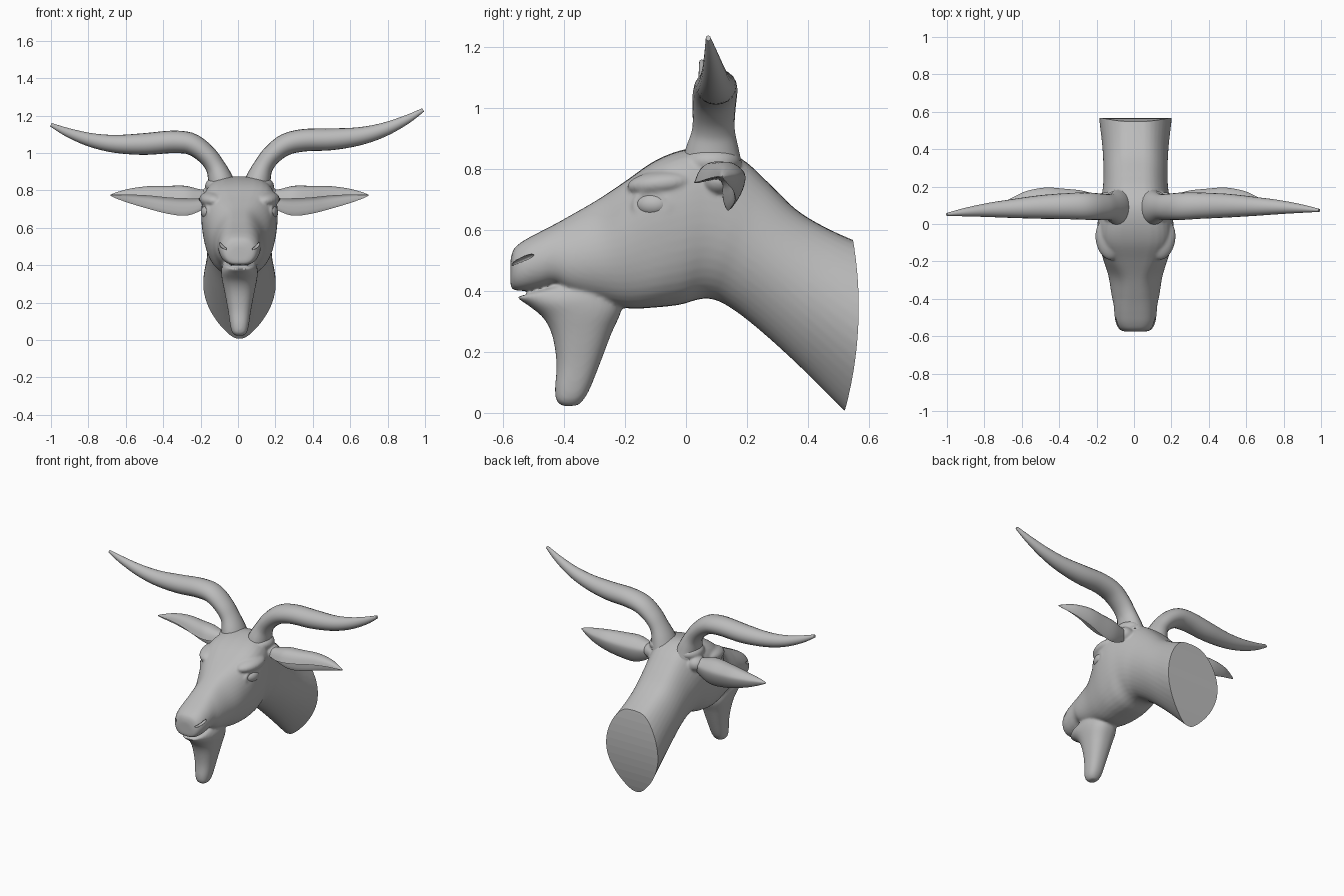
import bpy, bmesh, math
from mathutils import Vector, Matrix, Euler

if "Cube" in bpy.data.objects:
    bpy.data.objects.remove(bpy.data.objects["Cube"])

grey = bpy.data.materials.new("plain_grey")
grey.use_nodes = True
colour = (0.5, 0.5, 0.5, 1)
grey.diffuse_color = colour
grey.node_tree.nodes["Principled BSDF"].inputs["Base Color"].default_value = colour


def spline(rows, steps):
    """Catmull-Rom interpolation of equal-length rows."""
    out = []
    for i in range(len(rows) - 1):
        a, b, c, d = (rows[min(max(j, 0), len(rows) - 1)] for j in range(i - 1, i + 3))
        for s in range(steps):
            t = s / steps
            out.append([q + t / 2 * (r - p + t * (2*p - 5*q + 4*r - u + t * (3*(q - r) + u - p)))
                        for p, q, r, u in zip(a, b, c, d)])
    return out + [list(rows[-1])]


def loft(bm, rings):
    """Skin closed rings and cap both ends."""
    vs = [[bm.verts.new(p) for p in ring] for ring in rings]
    n = len(vs[0])
    for a, b in zip(vs, vs[1:]):
        for i in range(n):
            bm.faces.new((a[i], a[(i + 1) % n], b[(i + 1) % n], b[i]))
    bm.faces.new(vs[0])
    bm.faces.new(vs[-1])


def ball(bm, pos, size, turn=(0, 0, 0)):
    m = Matrix.LocRotScale(Vector(pos), Euler(turn), Vector(size))
    bmesh.ops.create_uvsphere(bm, u_segments=32, v_segments=18, radius=1, matrix=m)


def finish(bm, name, angle=40, shift=0):
    bmesh.ops.translate(bm, verts=bm.verts, vec=(shift, 0, 0))
    bmesh.ops.recalc_face_normals(bm, faces=bm.faces)
    mesh = bpy.data.meshes.new(name)
    bm.to_mesh(mesh)
    bm.free()
    mesh.materials.append(grey)
    ob = bpy.data.objects.new(name, mesh)
    bpy.context.collection.objects.link(ob)
    if angle:
        bpy.ops.object.select_all(action='DESELECT')
        ob.select_set(True)
        bpy.context.view_layer.objects.active = ob
        bpy.ops.object.shade_smooth_by_angle(angle=math.radians(angle))
    return ob


ANGLES = [2 * math.pi * i / 40 for i in range(40)]
OFF = .008  # the head sits slightly to its left


def spow(v, p):
    return math.copysign(abs(v) ** p, v)


# Head and neck sections: top y, top z, bottom y, bottom z, upper / middle / lower half width
head_rows = [
    (-.576, .505, -.576, .418, .035, .06, .05),
    (-.564, .54, -.567, .404, .075, .09, .08),
    (-.53, .567, -.53, .401, .095, .112, .10),
    (-.48, .594, -.48, .41, .098, .122, .11),
    (-.43, .62, -.43, .422, .095, .125, .12),
    (-.385, .645, -.38, .395, .095, .14, .13),
    (-.29, .70, -.28, .365, .105, .165, .135),
    (-.20, .76, -.19, .343, .18, .17, .16),
    (-.10, .829, -.10, .346, .25, .165, .20),
    (0, .866, -.02, .355, .245, .18, .20),
    (.10, .872, .04, .372, .20, .195, .18),
    (.19, .829, .08, .374, .165, .20, .17),
    (.27, .756, .13, .355, .155, .195, .15),
    (.36, .669, .22, .29, .155, .20, .13),
    (.45, .613, .36, .165, .155, .215, .12),
    (.56, .563, .527, 0, .16, .255, .09),
    (.66, .53, .62, -.09, .165, .27, .09),
]


def head_ring(row):
    ty, tz, by, bz, wu, wm, wl = row
    square = .25 * min(1, max(0, (by + .35) / .3)) - .05
    ring = []
    for a in ANGLES:
        t = (1 - math.cos(a)) / 2
        w = wu * (1 - t) ** 2 + 2 * wm * t * (1 - t) + wl * t * t
        ring.append((w * spow(math.sin(a), .6 + square * t), ty + (by - ty) * t, tz + (bz - tz) * t))
    return ring


bm = bmesh.new()
loft(bm, [head_ring(r) for r in spline(head_rows, 5)])

# Lower jaw and beard: front y, back y, front z, back z, half width
jaw_rows = [
    (-.54, -.26, .384, .46, .07),
    (-.553, -.25, .377, .435, .085),
    (-.517, -.23, .352, .395, .098),
    (-.467, -.212, .31, .34, .094),
    (-.438, -.245, .25, .26, .08),
    (-.425, -.283, .16, .16, .062),
    (-.43, -.315, .08, .08, .05),
    (-.425, -.335, .04, .045, .04),
    (-.405, -.355, .022, .024, .022),
]
rings = []
for f, b, zf, zb, w in spline(jaw_rows, 4):
    ring = []
    for a in ANGLES:
        t = (1 - spow(math.cos(a), .85)) / 2
        ring.append((w * spow(math.sin(a), .85), f + (b - f) * t, zf + (zb - zf) * t))
    rings.append(ring)
loft(bm, rings)

# Brows, eyelids, horn sockets and ear roots
for s in (-1, 1):
    ball(bm, (s * .145, -.085, .752), (.068, .11, .042), (.1, 0, -s * .2))
    ball(bm, (s * .10, .085, .825), (.085, .095, .05))
    ball(bm, (s * .16, .11, .765), (.06, .06, .05))
    lid = Matrix.LocRotScale(Vector((s * .179, -.11, .683)), Euler((0, 0, -s * .25)), None)
    lid_rings = []
    for a in ANGLES:
        out = Vector((0, math.cos(a) * .06, math.sin(a) * .041))
        lid_rings.append([lid @ (out * (1 + .18 * math.cos(b)) + Vector((.014 * math.sin(b), 0, 0)))
                          for b in ANGLES[::5]])
    loft(bm, lid_rings + lid_rings[:1])
head = finish(bm, "head_and_neck", 40, OFF)

# Nostril cutters
bm = bmesh.new()
for s in (-1, 1):
    ball(bm, (s * .083, -.532, .502), (.02, .045, .011), (.4, 0, -s * .45))
nostrils = finish(bm, "nostril_cutter", 40, OFF)

# Wide drum whose rounded side trims the back of the neck
bm = bmesh.new()
drum = Matrix.Translation((0, -.733, .348)) @ Matrix.Rotation(math.pi / 2, 4, 'Y')
bmesh.ops.create_cone(bm, cap_ends=True, segments=160, radius1=1.3, radius2=1.3, depth=1, matrix=drum)
trim = finish(bm, "neck_trim_cutter", 0)

remesh = head.modifiers.new("blend", 'REMESH')
remesh.mode = 'VOXEL'
remesh.voxel_size = .0068
remesh.use_smooth_shade = True
smooth = head.modifiers.new("soften", 'SMOOTH')
smooth.factor = .5
smooth.iterations = 10
for cutter, operation in ((nostrils, 'DIFFERENCE'), (trim, 'INTERSECT')):
    cut = head.modifiers.new(cutter.name, 'BOOLEAN')
    cut.operation = operation
    cut.object = cutter
    cutter.hide_render = True
    cutter.hide_set(True)

# Horn path: x, y, z, radius in the bend plane, radius in depth
horn_rows = [
    (.09, .085, .81, .078, .10),
    (.105, .086, .87, .065, .086),
    (.13, .09, .93, .053, .07),
    (.175, .092, .99, .053, .07),
    (.25, .095, 1.045, .058, .073),
    (.35, .098, 1.068, .06, .07),
    (.50, .098, 1.073, .058, .063),
    (.65, .094, 1.09, .048, .05),
    (.78, .09, 1.125, .037, .037),
    (.90, .082, 1.178, .024, .022),
    (.99, .073, 1.23, .010, .008),
]

# Ear outline in y, z around the tip axis: outer curve, then inner hollow
ear_outline = [(-.09, -.02), (-.07, .025), (-.035, .048), (.015, .045), (.058, .01),
               (.065, -.025), (.05, -.075), (.022, -.113), (.015, -.07), (.015, -.03),
               (-.005, -.005), (-.045, -.01), (-.09, -.02)]
# Ear sections: x, y shift, z shift, scale
ear_rows = [(.16, -.01, 0, .45), (.22, -.01, -.005, .75), (.29, -.005, 0, .98),
            (.38, .008, .003, .92), (.48, .025, .01, .76), (.58, .024, .01, .5),
            (.65, .01, .005, .24), (.69, 0, 0, .04)]

for s, side in ((-1, "right"), (1, "left")):
    # Horns, one hanging a little lower
    bm = bmesh.new()
    path = spline(horn_rows, 5)
    for p in path:
        drop = max(0, p[0] - .27) if s < 0 else 0
        p[0] += .014 * drop + s * OFF * (1 - p[0])
        p[1] -= .03 * drop
        p[2] -= .11 * drop
    rings = []
    for i, (x, y, z, r, depth) in enumerate(path):
        a, b = path[max(i - 1, 0)], path[min(i + 1, len(path) - 1)]
        d = Vector((b[0] - a[0], 0, b[2] - a[2])).normalized()
        rings.append([(s * (x - d.z * r * math.cos(t)), y + depth * math.sin(t),
                       z + d.x * r * math.cos(t)) for t in ANGLES[::2]])
    loft(bm, rings)
    finish(bm, side + "_horn")

    # Ears
    bm = bmesh.new()
    outline = spline(ear_outline, 3)[:-1]
    loft(bm, [[(s * x, .12 + shift + k * y, .775 + lift + k * z) for y, z in outline]
              for x, shift, lift, k in spline(ear_rows, 4)])
    finish(bm, side + "_ear", 60, OFF)

    # Eyes
    bm = bmesh.new()
    ball(bm, (s * .169, -.11, .684), (.036, .055, .038), (0, 0, -s * .25))
    finish(bm, side + "_eye", 40, OFF)
